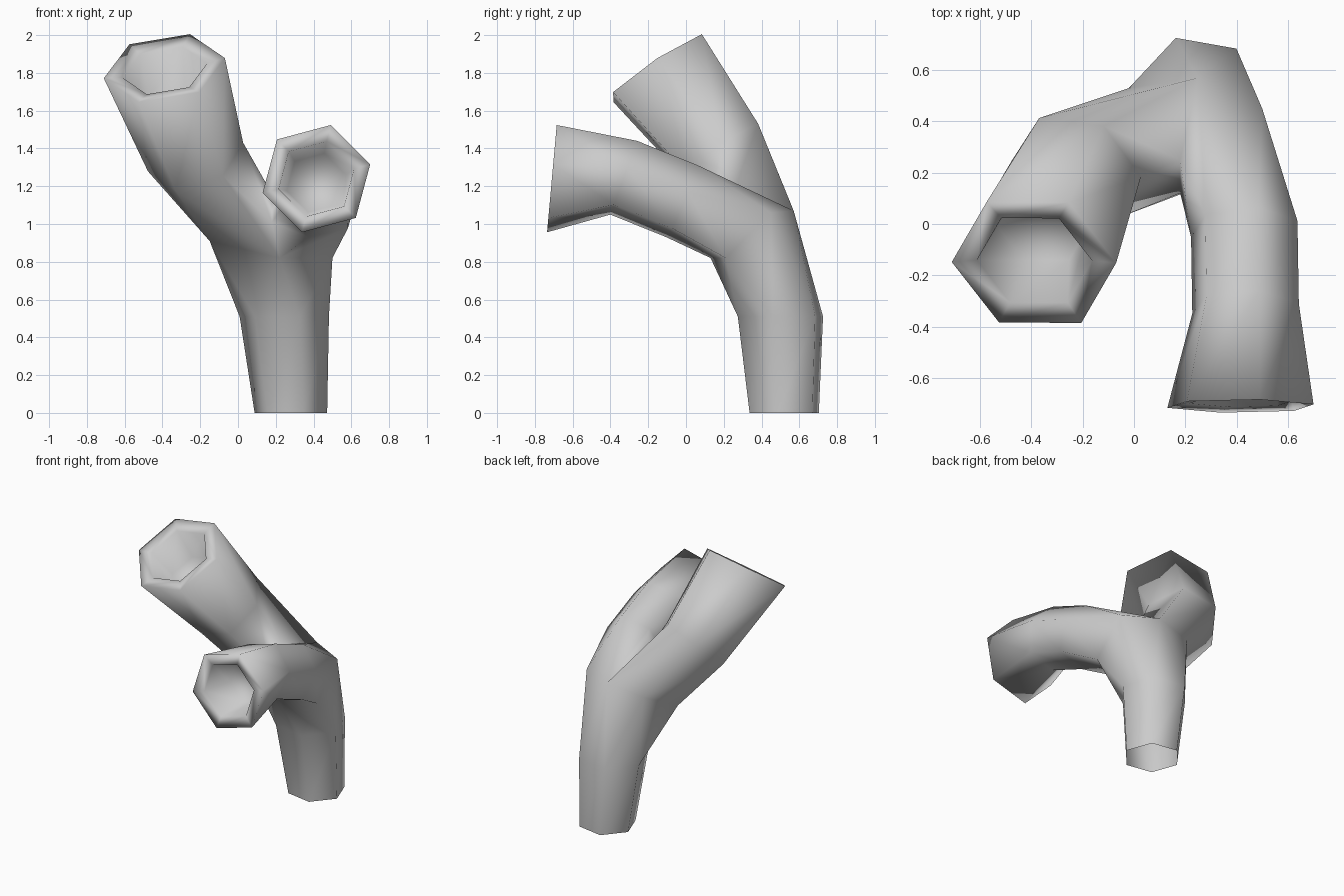
import bpy, bmesh
from math import cos, sin, radians
from mathutils import Vector

cube = bpy.data.objects.get("Cube")
if cube:
    bpy.data.objects.remove(cube, do_unlink=True)

SIDES = 6
bm = bmesh.new()


def ring(center, normal, radius, phase):
    """Hexagonal loop of vertices around an axis."""
    n = Vector(normal).normalized()
    u = (Vector((1, 0, 0)) - n * n.x).normalized()
    w = n.cross(u)
    angles = [radians(phase + 360 * i / SIDES) for i in range(SIDES)]
    return [bm.verts.new(Vector(center) + radius * (u * cos(a) + w * sin(a))) for a in angles]


def bridge(a, b):
    """Join two loops with quads."""
    for i in range(SIDES):
        j = (i + 1) % SIDES
        bm.faces.new((a[i], a[j], b[j], b[i]))


def branch(root, sections, phase, depth):
    """Tube grown from a root loop, ending in a thick rim and a hollow."""
    loop = root
    for center, normal, radius in sections:
        new = ring(center, normal, radius, phase)
        bridge(loop, new)
        loop = new
    n = Vector(normal).normalized()
    for drop, scale in ((0.015, 0.7), (depth, 0.55)):
        new = ring(Vector(center) - n * drop, normal, radius * scale, phase)
        bridge(loop, new)
        loop = new
    bm.faces.new(loop)


# Trunk, open at the base: foot, swelling, and the tilted loop where it forks
up = (0, 0, 1)
base = ring((0.28, 0.52, 0), up, 0.195, 50)
middle = ring((0.245, 0.5, 0.51), up, 0.24, 50)
fork = [bm.verts.new(p) for p in (
    (0.5, 0.45, 1.06), (0.25, 0.57, 1.07), (-0.02, 0.53, 1.02),
    (-0.15, 0.31, 0.91), (0.22, 0.13, 0.82), (0.5, 0.21, 0.82))]
bridge(base, middle)
bridge(middle, fork)
right_back, split_back, left_back, left, split_front, right = fork

# Saddle between the two branches
saddle_front = bm.verts.new((0.18, 0.12, 1.01))
saddle_back = bm.verts.new((0.18, 0.25, 1.16))

# Upper branch
branch([saddle_back, split_back, left_back, left, split_front, saddle_front],
       [((-0.225, 0.215, 1.355), (-0.3, -0.6, 0.75), 0.265),
        ((-0.39, -0.15, 1.825), (-0.17, -0.67, 1), 0.325)], 5, 0.25)

# Forward branch
branch([right_back, split_back, saddle_back, saddle_front, split_front, right],
       [((0.43, -0.02, 1.12), (0.05, -0.92, 0.4), 0.215),
        ((0.435, -0.33, 1.245), (0, -0.94, 0.34), 0.215),
        ((0.415, -0.71, 1.24), (0, -1, 0.09), 0.295)], 15, 0.25)

# Smooth skin
bmesh.ops.recalc_face_normals(bm, faces=bm.faces)
for f in bm.faces:
    f.smooth = True

mesh = bpy.data.meshes.new("forked_branch")
bm.to_mesh(mesh)
bm.free()

grey = bpy.data.materials.new("plain grey")
grey.use_nodes = True
color = (0.6, 0.6, 0.6, 1)
grey.diffuse_color = color
grey.node_tree.nodes["Principled BSDF"].inputs["Base Color"].default_value = color
mesh.materials.append(grey)
bpy.context.collection.objects.link(bpy.data.objects.new("forked_branch", mesh))
